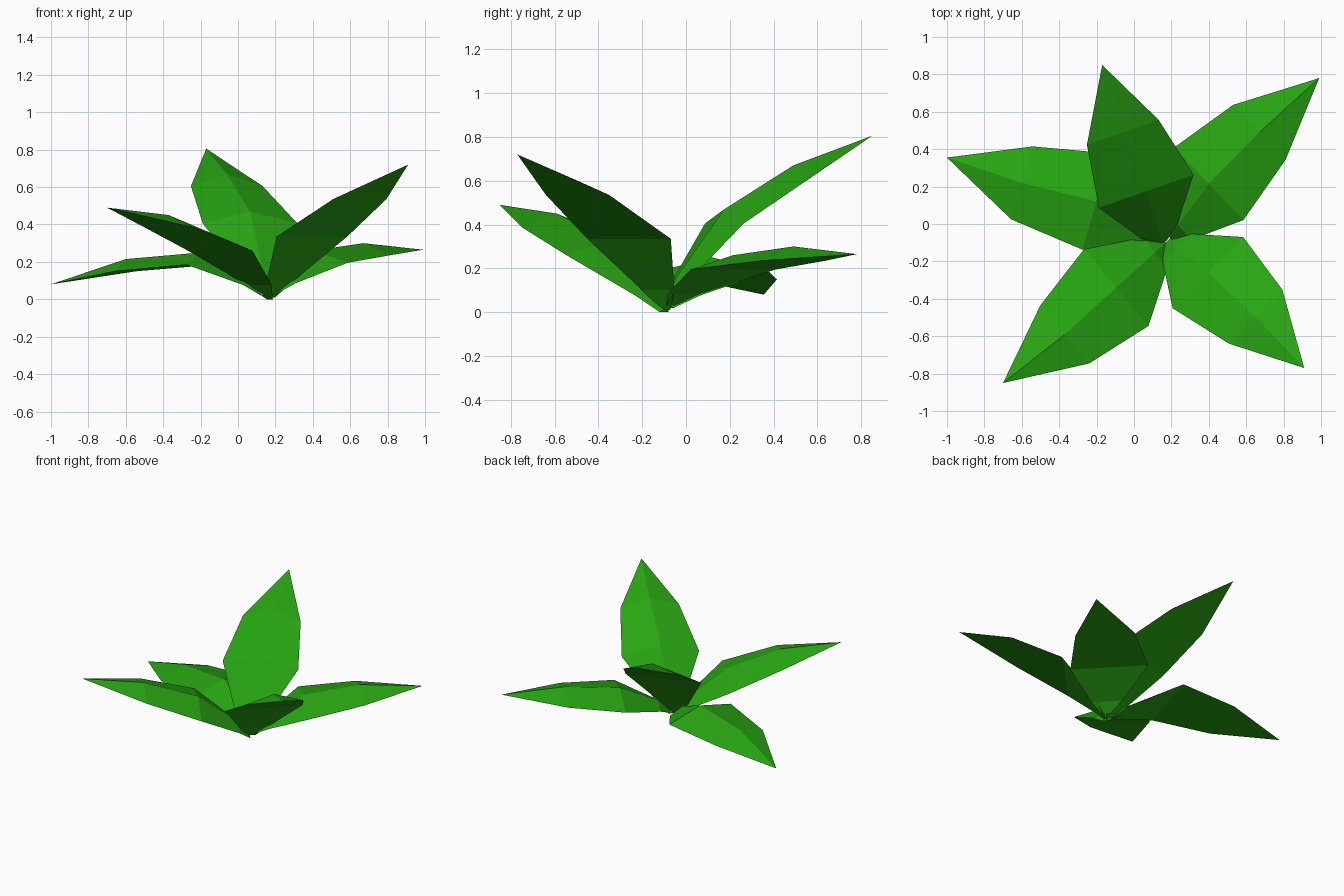
import bpy
import bmesh
from mathutils import Vector

if "Cube" in bpy.data.objects:
    bpy.data.objects.remove(bpy.data.objects["Cube"], do_unlink=True)

green = bpy.data.materials.new("leaf_green")
green.use_nodes = True
colour = (0.021, 0.376, 0.006, 1)
green.diffuse_color = colour
bsdf = green.node_tree.nodes["Principled BSDF"]
bsdf.inputs["Base Color"].default_value = colour

# Shared blade section: half-width and ridge height at each station
HALF_WIDTHS = (0.025, 0.105, 0.268, 0.203)
RIDGES = (0.015, 0.04, 0.065, 0.065)


def make_leaf(name, base, shoulder, middle, tip):
    """Blade with a flat underside, a raised midrib and a pointed tip."""
    base, shoulder, middle, tip = map(Vector, (base, shoulder, middle, tip))
    neck = base.lerp(shoulder, 0.22) + Vector((0, 0, 0.02))
    along = tip - shoulder
    across = Vector((-along.y, along.x, 0)).normalized()

    bm = bmesh.new()
    rows = []
    for centre, width, ridge in zip((base, neck, shoulder, middle), HALF_WIDTHS, RIDGES):
        points = (centre + across * width,
                  centre + Vector((0, 0, ridge)),
                  centre - across * width)
        rows.append([bm.verts.new(p) for p in points])
    point = bm.verts.new(tip)

    # Two upper panels and one flat lower panel between stations
    for a, b in zip(rows, rows[1:]):
        for i, j in ((0, 1), (1, 2), (2, 0)):
            bm.faces.new((a[i], a[j], b[j], b[i]))
    last = rows[-1]
    for i, j in ((0, 1), (1, 2), (2, 0)):
        bm.faces.new((last[i], last[j], point))
    bm.faces.new(rows[0])
    bmesh.ops.recalc_face_normals(bm, faces=bm.faces)

    mesh = bpy.data.meshes.new(name)
    bm.to_mesh(mesh)
    bm.free()
    mesh.materials.append(green)
    leaf = bpy.data.objects.new(name, mesh)
    bpy.context.scene.collection.objects.link(leaf)
    return leaf


# Five leaves fanning out from one crown: base, shoulder, middle, tip
make_leaf("front_left_leaf", (0.18, -0.09, 0.01), (0.395, -0.26, 0.335),
          (0.65, -0.495, 0.535), (0.91, -0.77, 0.72))
make_leaf("front_right_leaf", (0.17, -0.1, 0), (-0.095, -0.34, 0.26),
          (-0.37, -0.59, 0.385), (-0.7, -0.85, 0.49))
make_leaf("back_leaf", (0.15, -0.1, 0.02), (0.065, 0.175, 0.405),
          (-0.06, 0.49, 0.605), (-0.17, 0.85, 0.805))
make_leaf("right_leaf", (0.13, -0.08, 0.02), (-0.2, 0.12, 0.185),
          (-0.6, 0.22, 0.15), (-1, 0.355, 0.08))
make_leaf("back_left_leaf", (0.19, -0.07, 0.03), (0.4, 0.215, 0.195),
          (0.67, 0.49, 0.235), (0.99, 0.78, 0.265))
